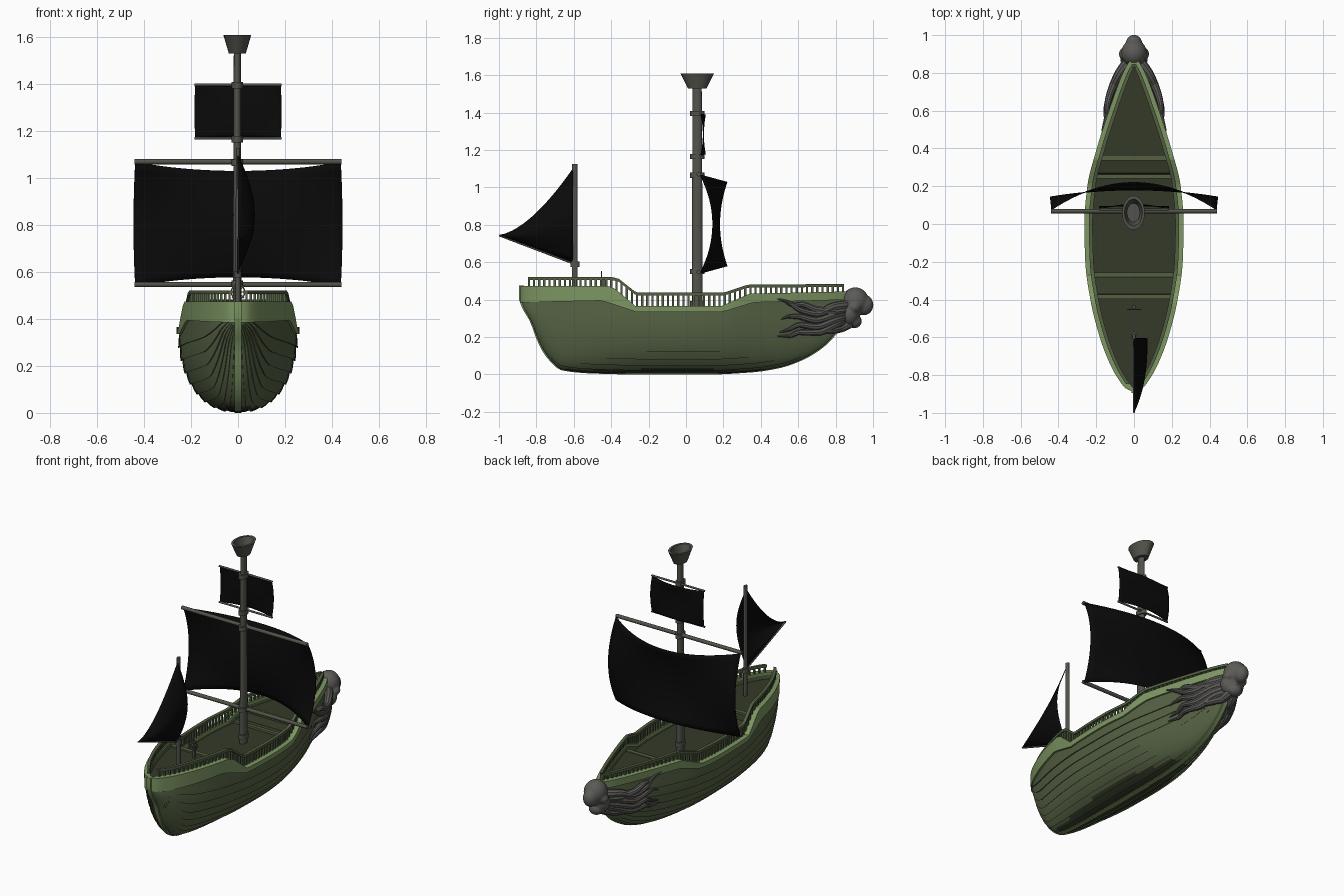
import bpy, bmesh, math
from mathutils import Vector, Matrix

if "Cube" in bpy.data.objects:
    bpy.data.objects.remove(bpy.data.objects["Cube"])


def material(name, rgb):
    m = bpy.data.materials.new(name)
    m.diffuse_color = (*rgb, 1)
    m.use_nodes = True
    m.node_tree.nodes["Principled BSDF"].inputs["Base Color"].default_value = m.diffuse_color
    return m


HULL = material("hull green", (0.088, 0.118, 0.056))
TRIM = material("light green trim", (0.21, 0.31, 0.125))
DECK = material("dark deck green", (0.034, 0.042, 0.021))
WOOD = material("grey spar wood", (0.083, 0.088, 0.07))
SKIN = material("grey octopus", (0.105, 0.103, 0.095))
CLOTH = material("black sail", (0.003, 0.003, 0.003))


def curve(pts):
    """Monotone cubic interpolation through (x, value) points."""
    X, Y = [p[0] for p in pts], [p[1] for p in pts]
    n = len(X)
    d = [(Y[i + 1] - Y[i]) / (X[i + 1] - X[i]) for i in range(n - 1)]
    m = [d[0]] + [0 if a * b <= 0 else 2 * a * b / (a + b) for a, b in zip(d, d[1:])] + [d[-1]]

    def f(x):
        x = min(max(x, X[0]), X[-1])
        i = max(k for k in range(n - 1) if X[k] <= x)
        h = X[i + 1] - X[i]
        t = (x - X[i]) / h
        return (Y[i] * (1 + 2 * t) * (1 - t) ** 2 + m[i] * h * t * (1 - t) ** 2
                + Y[i + 1] * t * t * (3 - 2 * t) + m[i + 1] * h * t * t * (t - 1))
    return f


def linear(pts):
    def f(x):
        for (a, p), (b, q) in zip(pts, pts[1:]):
            if x <= b:
                return p + (q - p) * max(0, (x - a) / (b - a))
        return pts[-1][1]
    return f


def finish(name, bm, *mats, mirror=False, thick=0):
    bmesh.ops.recalc_face_normals(bm, faces=bm.faces)
    me = bpy.data.meshes.new(name)
    bm.to_mesh(me)
    bm.free()
    ob = bpy.data.objects.new(name, me)
    bpy.context.collection.objects.link(ob)
    for m in mats:
        me.materials.append(m)
    if thick:
        s = ob.modifiers.new("thickness", 'SOLIDIFY')
        s.thickness, s.offset = thick, 0
    if mirror:
        ob.modifiers.new("mirror", 'MIRROR')
    return ob


def loft(bm, rows, wrap=False, caps=False):
    vs = [[bm.verts.new(p) for p in r] for r in rows]
    n = len(rows[0])
    for a, b in zip(vs, vs[1:]):
        for j in range(n if wrap else n - 1):
            k = (j + 1) % n
            bm.faces.new((a[j], a[k], b[k], b[j]))
    if caps:
        bm.faces.new(vs[0])
        bm.faces.new(vs[-1])


def lofted(name, rows, mat, wrap=False, caps=False, **kw):
    bm = bmesh.new()
    loft(bm, rows, wrap, caps)
    return finish(name, bm, mat, **kw)


def ring(c, rx, ry, z, n=24):
    return [(c[0] + rx * math.cos(2 * math.pi * i / n), c[1] + ry * math.sin(2 * math.pi * i / n), z)
            for i in range(n)]


def turned(name, c, profile, mat, caps=True):
    """Upright elliptical turning; profile holds (z, rx, ry)."""
    return lofted(name, [ring(c, rx, ry, z) for z, rx, ry in profile], mat, True, caps)


def tube(bm, pts, radii, n=10):
    pts = [Vector(p) for p in pts]
    rows = []
    for i, (p, r) in enumerate(zip(pts, radii)):
        t = (pts[min(i + 1, len(pts) - 1)] - pts[max(i - 1, 0)]).normalized()
        s = t.cross(Vector((0, 0, 1))).normalized()
        u = s.cross(t)
        rows.append([p + r * (s * math.cos(2 * math.pi * k / n) + u * math.sin(2 * math.pi * k / n))
                     for k in range(n)])
    loft(bm, rows, True, True)


def spar(name, a, b, r):
    bm = bmesh.new()
    tube(bm, (a, b), (r, r), 12)
    return finish(name, bm, WOOD)


def box(bm, c, s):
    bmesh.ops.create_cube(bm, size=1, matrix=Matrix.Translation(c) @ Matrix.Diagonal((*s, 1)))


# Hull lines as functions of y
keel_pts = [(-.885, .405), (-.868, .36), (-.825, .285), (-.79, .19), (-.74, .1), (-.66, .03), (-.5, .014),
            (-.2, .008), (.1, .008), (.35, .02), (.5, .043), (.62, .085), (.72, .145), (.8, .225),
            (.845, .3), (.87, .385)]
K = curve(keel_pts)
W = curve([(-.885, 0), (-.872, .028), (-.83, .064), (-.75, .11), (-.6, .168), (-.4, .218), (-.2, .245),
           (0, .25), (.2, .234), (.4, .184), (.6, .12), (.8, .046), (.87, .008)])
S0 = curve([(-.885, .41), (-.5, .365), (0, .335), (.4, .355), (.87, .395)])
S = linear([(-.885, .47), (-.42, .47), (-.38, .455), (-.27, .362), (.19, .362), (.34, .428), (.87, .44)])
B = linear([(-.885, .385), (-.45, .395), (-.27, .335), (.2, .335), (.36, .385), (.87, .4)])
R = linear([(-.84, .52), (-.40, .52), (-.36, .51), (-.265, .435), (.2, .435), (.33, .478), (.85, .482)])
D = linear([(-.885, .43), (-.385, .43), (-.37, .39), (-.29, .36), (-.27, .335), (.255, .335), (.27, .36),
            (.34, .37), (.35, .395), (.87, .40)])
ys = sorted({round(-.885 + 1.755 * (1 - math.cos(math.pi * i / 70)) / 2, 4) for i in range(71)}
            | {-.42, -.385, -.37, -.29, -.27, .19, .255, .27, .34, .35})


def hull_x(y, z):
    r = min(max((z - K(y)) / max(S0(y) - K(y), .001), 0), 1)
    return W(y) * (1 - (1 - r) ** 2) ** .43


# Overlapping hull planks, plus a plain wall up to the sheer
N = 9
rows = []
for y in ys:
    k, h, row = K(y), max(S0(y) - K(y), .002), []
    for i in range(N):
        for t, off in ((i / N, .008), ((i + .5) / N, .005), ((i + 1) / N, 0)):
            a = t * math.pi / 2
            off *= min(1, W(y) / .06)
            x = W(y) * math.sin(a) ** .86 + off * math.sin(a)
            row.append((x, y, max(.004, k + h * (1 - math.cos(a)) - off * math.cos(a))))
    rows.append(row + [(W(y), y, S(y))])
bm = bmesh.new()
loft(bm, rows)
for f in bm.faces:
    if f.calc_center_median().z < .028:
        f.material_index = 1
finish("hull_planks", bm, HULL, DECK, mirror=True)

# Gunwale band with cap, inner bulwark, deck
lofted("gunwale", [[(max(0, W(y) + dx), y, z) for dx, z in (
    (-.004, B(y)), (.011, B(y)), (.013, S(y) + .004), (-.03, S(y) + .004), (-.03, S(y) - .012),
    (-.004, S(y) - .012))] for y in ys], TRIM, True, mirror=True)
lofted("bulwark", [[(max(0, W(y) - .026), y, S(y) - .005), (max(0, W(y) - .026), y, D(y) - .01)]
                   for y in ys], HULL, mirror=True)
lofted("deck", [[(0, y, D(y)), (max(0, W(y) - .008), y, D(y))] for y in ys], DECK, mirror=True)
bm = bmesh.new()
for y in (-.385, -.27, .255, .348):
    box(bm, (0, y, D(y) + (.002 if abs(y) > .3 else .006)), (2 * (W(y) - .028), .026, .014))
finish("deck_steps", bm, HULL)

# Keel, stem and sternpost strip
prof = [(-.885, .475)] + [(y, K(y)) for y in ys] + [(.875, .43)]
rows = []
for i, (y, z) in enumerate(prof):
    a, b = prof[max(i - 1, 0)], prof[min(i + 1, len(prof) - 1)]
    n = Vector((b[1] - a[1], a[0] - b[0])).normalized()
    o, q = n * .009, n * -.02
    rows.append([(sx * .014, y + v.x, max(0, z + v.y)) for sx, v in ((-1, o), (1, o), (1, q), (-1, q))])
lofted("keel_strip", rows, TRIM, True, True)

# Railing
inset = .021
ry = [-.845 + 1.69 * i / 80 for i in range(81)]
lofted("rail", [[(max(.004, W(y) - inset + dx), y, R(y) + dz) for dx, dz in (
    (-.01, -.014), (.01, -.014), (.01, .002), (-.01, .002))] for y in ry], HULL, True, True, mirror=True)
bm = bmesh.new()
for i in range(62):
    y = -.84 + 1.68 * i / 61
    box(bm, (max(.006, W(y) - inset), y, (S(y) + R(y)) / 2 - .004), (.01, .012, R(y) - S(y)))
finish("balusters", bm, HULL, mirror=True)

# Main mast, collars, crow's nest
MX, MY = -.003, .06
turned("main_mast", (MX, MY), [(.325, .019, .029), (1.0, .017, .027), (1.55, .015, .024)], WOOD)
for z in (.38, .55, 1.065, 1.165, 1.395):
    turned("mast_collar", (MX, MY), [(z - .014, .024, .038), (z + .014, .024, .038)], WOOD)
turned("crows_nest", (MX, MY), [(1.53, .001, .001), (1.53, .036, .05), (1.605, .058, .087), (1.61, .06, .09),
                                (1.61, .047, .072), (1.55, .034, .05), (1.55, .001, .001)], WOOD)

# Yards and square sails
for z in (.547, 1.07):
    spar("main_yard", (-.44, .068, z), (.44, .068, z), .0115)
for z in (1.17, 1.397):
    spar("top_yard", (-.186, .078, z), (.186, .078, z), .006)


def square_sail(name, hw, z0, z1, y0, belly, edge, dip, rise):
    rows = []
    for i in range(25):
        u = i / 12 - 1
        row = []
        for j in range(17):
            v = j / 8 - 1
            c, e = 1 - u * u, 1 - v * v
            row.append((u * (hw + .008 * e * hw / .44), y0 + belly * c + e * (edge * u * u - dip * c),
                        (z0 + z1) / 2 + v * ((z1 - z0) / 2 - rise * c)))
        rows.append(row)
    return lofted(name, rows, CLOTH, thick=.004)


square_sail("main_sail", .437, .54, 1.068, .075, .145, .068, .04, .038)
square_sail("top_sail", .182, 1.17, 1.395, .078, .026, .014, .01, .006)

# Mizzen mast, boom and curved triangular sail
turned("mizzen_mast", (0, -.595), [(.42, .011, .016), (1.125, .009, .014)], WOOD)
turned("mizzen_collar", (0, -.593), [(.575, .015, .024), (.605, .015, .024)], WOOD)
spar("boom", (0, -.595, .59), (0, -.998, .743), .005)
rows = []
for i in range(17):
    s = i / 16
    lo, hi = .6 + .145 * s, .746 + .354 * (1 - s) ** 1.6
    rows.append([(.07 * math.sin(math.pi * j / 12) * (1 - s ** 2.6), -.605 - .393 * s, lo + (hi - lo) * j / 12)
                 for j in range(13)])
lofted("mizzen_sail", rows, CLOTH, thick=.003)

# Steering wheel on its post
bm = bmesh.new()
box(bm, (0, -.44, .465), (.014, .016, .08))
circle = [Vector((.028 * math.cos(a), -.452, .515 + .032 * math.sin(a)))
          for a in (2 * math.pi * i / 16 for i in range(16))]
for i in range(16):
    d = circle[(i + 1) % 16] - circle[i]
    bmesh.ops.create_cube(bm, size=1, matrix=Matrix.Translation(circle[i] + d / 2)
                          @ d.to_track_quat('X', 'Y').to_matrix().to_4x4() @ Matrix.Diagonal((.014, .006, .006, 1)))
for i in range(4):
    bmesh.ops.create_cube(bm, size=1, matrix=Matrix.Translation((0, -.452, .515))
                          @ Matrix.Rotation(i * math.pi / 4, 4, 'Y') @ Matrix.Diagonal((.075, .005, .005, 1)))
finish("steering_wheel", bm, WOOD)

# Octopus figurehead: blended head with tentacles swept along the bow
bm = bmesh.new()
for x, y, z, a, b, c in ((0, .905, .392, .068, .072, .074), (0, .95, .372, .045, .052, .056),
                         (0, .875, .325, .074, .055, .07), (.05, .9, .36, .03, .034, .03),
                         (-.05, .9, .36, .03, .034, .03), (0, .9, .285, .045, .04, .038)):
    bmesh.ops.create_uvsphere(bm, u_segments=24, v_segments=16, radius=1,
                              matrix=Matrix.Translation((x, y, z)) @ Matrix.Diagonal((a, b, c, 1)))
head = finish("octopus_head", bm, SKIN)
rm = head.modifiers.new("blend", 'REMESH')
rm.mode, rm.voxel_size, rm.use_smooth_shade = 'VOXEL', .006, True
sm = head.modifiers.new("soften", 'SMOOTH')
sm.iterations = 5

arms = [((.87, .37), (.79, .36), (.7, .325), (.61, .345), (.55, .385), (.49, .405)),
        ((.87, .35), (.8, .335), (.7, .345), (.62, .375), (.57, .37), (.53, .385)),
        ((.87, .34), (.79, .32), (.69, .29), (.6, .31), (.55, .31), (.51, .295)),
        ((.87, .32), (.79, .29), (.69, .255), (.61, .265), (.55, .24), (.5, .225)),
        ((.87, .30), (.8, .27), (.7, .225), (.61, .225), (.55, .205), (.49, .205)),
        ((.88, .28), (.83, .25), (.76, .235), (.7, .25), (.66, .235), (.62, .24))]
bm = bmesh.new()
for arm in arms:
    fy, fz = (curve([(i / 5, p[k]) for i, p in enumerate(arm)]) for k in (0, 1))
    path, rad = [], []
    for i in range(25):
        t = i / 24
        y, z = fy(t), fz(t)
        path.append((hull_x(y, z) + .014 + .024 * math.sin(math.pi * min(1, t * 1.3)), y, z))
        rad.append(.027 * (1 - t) ** .8 + .0025)
    tube(bm, path, rad)
finish("octopus_tentacles", bm, SKIN, mirror=True)

# Smooth shading with crisp edges
bpy.ops.object.select_all(action='DESELECT')
for ob in bpy.context.scene.objects:
    ob.select_set(True)
    bpy.context.view_layer.objects.active = ob
bpy.ops.object.shade_smooth_by_angle(angle=math.radians(32))
